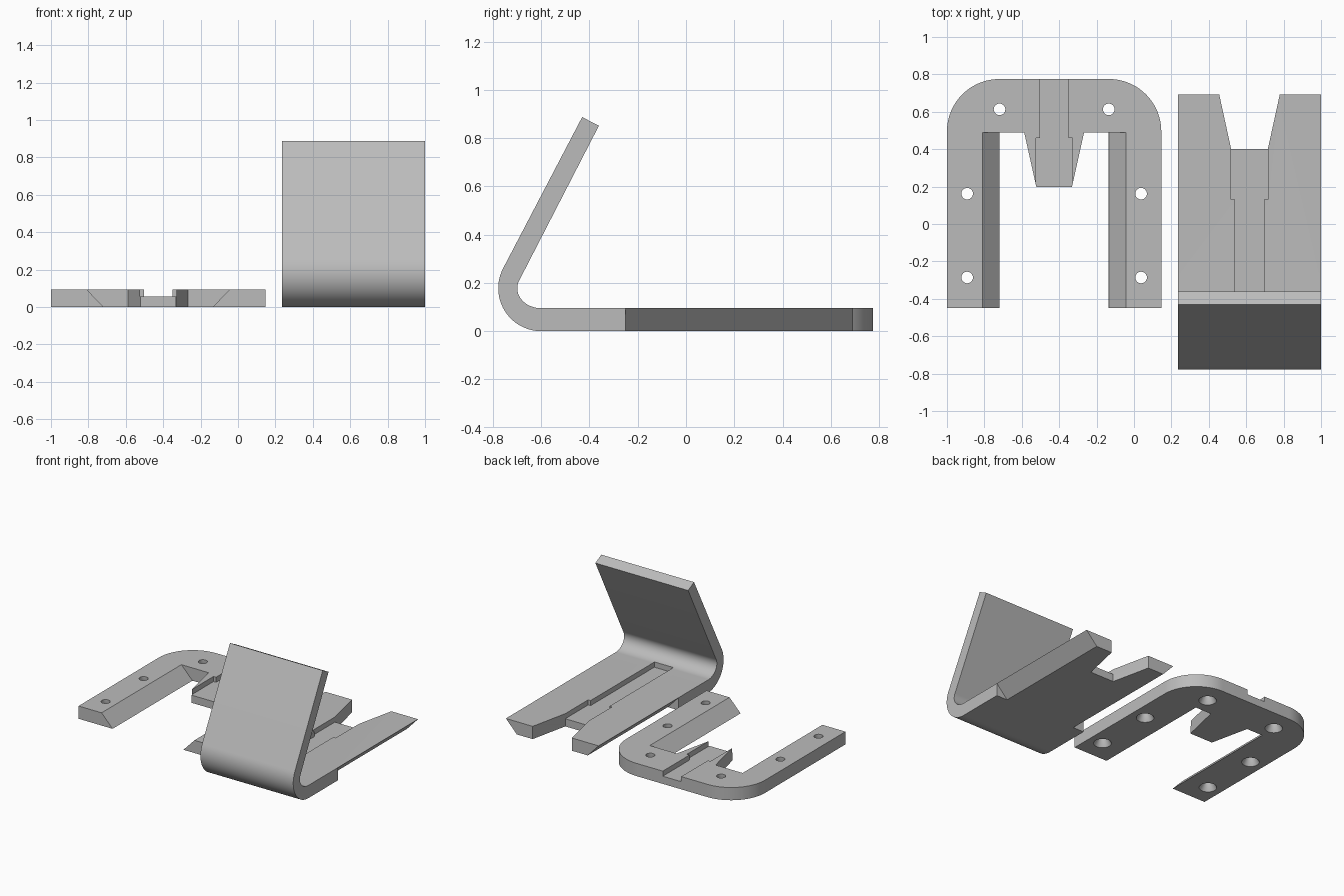
import bpy, bmesh
from math import cos, sin, pi, radians
from mathutils import Vector

cube = bpy.data.objects.get("Cube")
if cube:
    bpy.data.objects.remove(cube, do_unlink=True)

grey = bpy.data.materials.new("matte_grey")
grey.use_nodes = True
COLOR = (0.5, 0.5, 0.5, 1)
grey.diffuse_color = COLOR
grey.node_tree.nodes["Principled BSDF"].inputs["Base Color"].default_value = COLOR

T = 0.095      # plate thickness
GROOVE = 0.057  # groove floor height
E = 0.01       # cutter overshoot


def new_object(name, bm):
    bmesh.ops.recalc_face_normals(bm, faces=bm.faces)
    mesh = bpy.data.meshes.new(name)
    bm.to_mesh(mesh)
    bm.free()
    mesh.materials.append(grey)
    obj = bpy.data.objects.new(name, mesh)
    bpy.context.collection.objects.link(obj)
    return obj


def prism(name, points, axis, lo, hi):
    """Extrude a 2D outline along an axis from lo to hi."""
    def place(a, b, c):
        return {"x": (c, a, b), "y": (a, c, b), "z": (a, b, c)}[axis]
    bm = bmesh.new()
    face = bm.faces.new([bm.verts.new(place(a, b, lo)) for a, b in points])
    ext = bmesh.ops.extrude_face_region(bm, geom=[face])
    verts = [v for v in ext["geom"] if isinstance(v, bmesh.types.BMVert)]
    bmesh.ops.translate(bm, verts=verts, vec=Vector(place(0, 0, hi - lo)))
    return new_object(name, bm)


def box(name, half_width, y0, y1, z0, z1):
    w = half_width
    return prism(name, [(-w, y0), (w, y0), (w, y1), (-w, y1)], "z", z0, z1)


def countersunk_hole(x, y, r=0.031, big=0.06, depth=0.05, n=32):
    """Straight bore with a cone widening towards the underside."""
    bm = bmesh.new()
    slope = (big - r) / depth
    rings = []
    for z, rad in ((-E, big + slope * E), (depth, r), (T + E, r)):
        rings.append([bm.verts.new((x + rad * cos(2 * pi * i / n),
                                    y + rad * sin(2 * pi * i / n), z)) for i in range(n)])
    for low, high in zip(rings, rings[1:]):
        for i in range(n):
            j = (i + 1) % n
            bm.faces.new((low[i], low[j], high[j], high[i]))
    bm.faces.new(rings[0])
    bm.faces.new(rings[-1])
    return new_object("hole_cutter", bm)


def cut(obj, cutters):
    for c in cutters:
        mod = obj.modifiers.new("cut", "BOOLEAN")
        mod.operation = "DIFFERENCE"
        mod.solver = "EXACT"
        mod.object = c
    bpy.context.view_layer.update()
    graph = bpy.context.evaluated_depsgraph_get()
    mesh = bpy.data.meshes.new_from_object(obj.evaluated_get(graph))
    obj.modifiers.clear()
    obj.data = mesh
    for c in cutters:
        bpy.data.objects.remove(c, do_unlink=True)


def finish(obj, x):
    obj.location.x = x
    bpy.ops.object.select_all(action="DESELECT")
    obj.select_set(True)
    bpy.context.view_layer.objects.active = obj
    bpy.ops.object.shade_smooth_by_angle(angle=radians(30))


def arc(cy, cz, ry, rz, a0, a1, n):
    return [(cy + ry * cos(a0 + (a1 - a0) * i / n),
             cz + rz * sin(a0 + (a1 - a0) * i / n)) for i in range(n + 1)]


# Mounting bracket: U outline with rounded corners and a tapered tongue
W, BACK, FRONT, INNER, R = 0.573, 0.775, -0.45, 0.49, 0.28
half = [(0.095, 0.197), (0.16, INNER), (0.292, INNER), (0.292, FRONT), (W, FRONT)]
half += arc(W - R, BACK - R, R, R, 0, pi / 2, 20)
outline = half + [(-x, y) for x, y in reversed(half)]
bracket = prism("mounting_bracket", outline, "z", 0, T)

# Sloped inner faces of the arms, groove in the tongue, screw holes
cutters = []
run = (0.383 - 0.292) / T
for s in (-1, 1):
    wedge = [(s * (0.383 + run * E), T + E), (s * (0.292 - run * E), T + E),
             (s * (0.292 - run * E), -E)]
    cutters.append(prism("wedge_cutter", wedge, "y", FRONT - E, INNER))
    for x, y in ((0.292, 0.613), (0.465, 0.162), (0.465, -0.286)):
        cutters.append(countersunk_hole(s * x, y))
cutters.append(box("groove_cutter", 0.076, 0.4, BACK + E, GROOVE, T + E))
cutters.append(box("wide_groove_cutter", 0.097, 0.18, 0.46, GROOVE, T + E))
cut(bracket, cutters)
finish(bracket, -0.427)

# Hook plate: flat base, rounded bend and leaning arm
PW, PBACK, BEND = 0.3825, 0.693, -0.6
tilt = radians(62.4)
lean = Vector((cos(tilt), sin(tilt)))
stop = -pi / 2 - (pi - tilt)
outer = arc(BEND, 0.178, 0.178, 0.178, -pi / 2, stop, 24)
inner = arc(BEND, 0.178, 0.099, 0.178 - T, stop, -pi / 2, 24)
tip_out = Vector(outer[-1]) + lean * 0.707
tip_in = tip_out + Vector((lean.y, -lean.x)) * 0.078
profile = [(PBACK, 0)] + outer + [tuple(tip_out), tuple(tip_in)] + inner + [(PBACK, T)]
hook = prism("hook_plate", profile, "x", -PW, PW)

# Undercut sliding edges, V notch and stepped groove
cutters = []
run = 0.09 / T
for s in (-1, 1):
    edge = [(s * PW, T), (s * (PW + E), T), (s * (PW + E), -E),
            (s * (PW - 0.09 - run * E), -E)]
    cutters.append(prism("edge_cutter", edge, "y", -0.25, PBACK + E))
flare = 0.162 + E * 0.22
cutters.append(prism("notch_cutter", [(-0.098, 0.4), (0.098, 0.4), (flare, PBACK + E),
                                      (-flare, PBACK + E)], "z", -E, T + E))
cutters.append(box("wide_groove_cutter", 0.098, 0.13, 0.41, GROOVE, T + E))
cutters.append(box("groove_cutter", 0.078, -0.62, 0.2, GROOVE, T + E))
cut(hook, cutters)
finish(hook, 0.6175)
